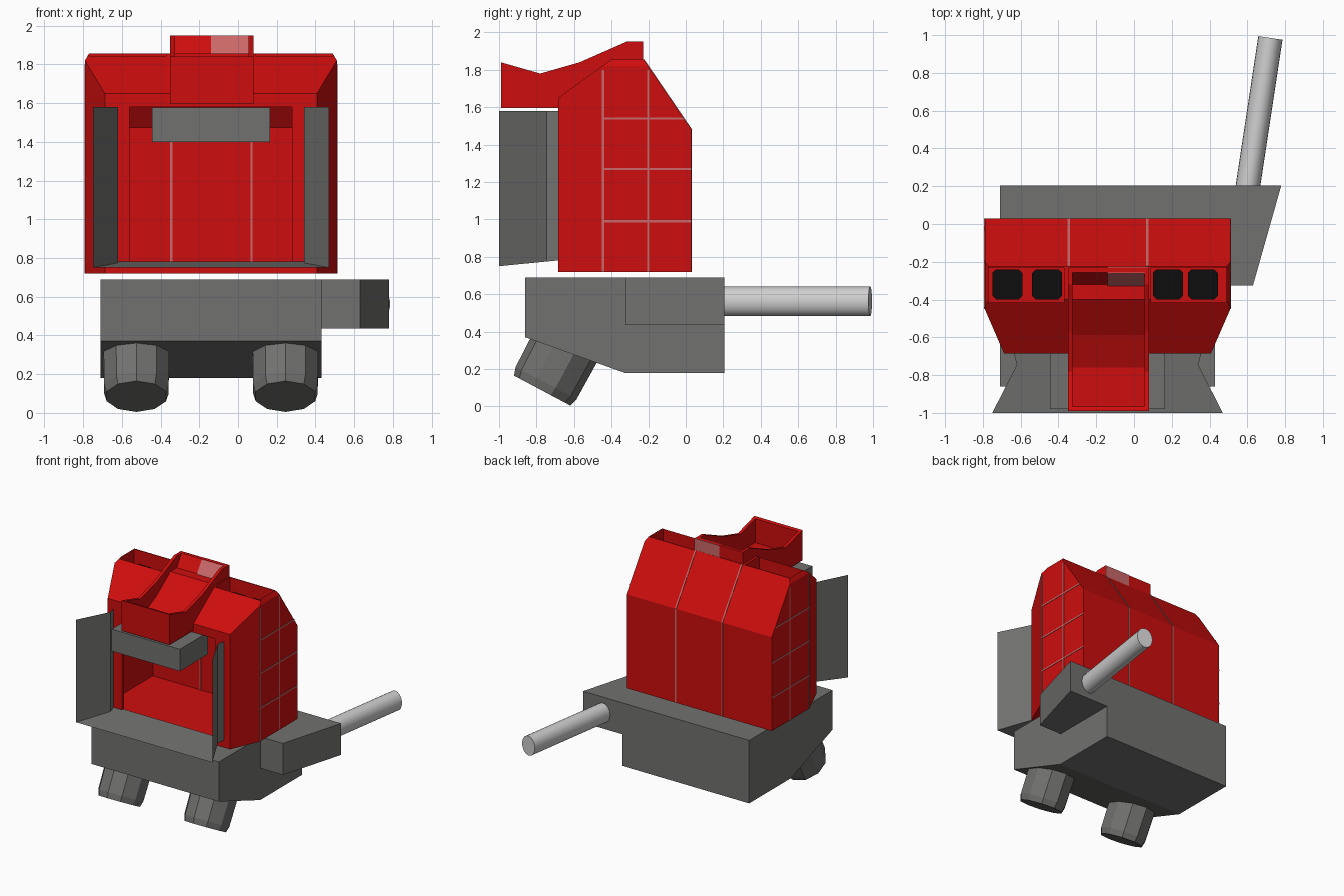
import bpy, bmesh, math
from mathutils import Vector

if "Cube" in bpy.data.objects:
    bpy.data.objects.remove(bpy.data.objects["Cube"])


def mat(name, c):
    m = bpy.data.materials.new(name)
    m.diffuse_color = (*c, 1)
    m.use_nodes = True
    m.node_tree.nodes["Principled BSDF"].inputs["Base Color"].default_value = m.diffuse_color
    return m


RED = mat("red", (0.62, 0.004, 0.004))
PINK = mat("faded red", (0.6, 0.14, 0.14))
GREY = mat("dark grey", (0.165, 0.165, 0.16))
STEEL = mat("light steel", (0.62, 0.62, 0.62))
BLACK = mat("black", (0.004, 0.004, 0.004))
CX = -0.14  # centre line of the symmetrical parts


def finish(bm, name, m):
    bmesh.ops.recalc_face_normals(bm, faces=bm.faces[:])
    me = bpy.data.meshes.new(name)
    bm.to_mesh(me)
    bm.free()
    ob = bpy.data.objects.new(name, me)
    bpy.context.collection.objects.link(ob)
    me.materials.append(m)
    return ob


def prism(name, pts, a, b, m, axis="x", planes=()):
    """Extrude a (y,z) profile along x, or an (x,y) profile along z, then trim with planes."""
    bm = bmesh.new()
    f = bm.faces.new([bm.verts.new((a, p[0], p[1]) if axis == "x" else (p[0], p[1], a)) for p in pts])
    ext = bmesh.ops.extrude_face_region(bm, geom=[f])
    vs = [g for g in ext["geom"] if isinstance(g, bmesh.types.BMVert)]
    bmesh.ops.translate(bm, verts=vs, vec=(b - a, 0, 0) if axis == "x" else (0, 0, b - a))
    bmesh.ops.recalc_face_normals(bm, faces=bm.faces[:])
    for co, no in planes:
        bmesh.ops.bisect_plane(bm, geom=bm.verts[:] + bm.edges[:] + bm.faces[:],
                               plane_co=co, plane_no=no, clear_outer=True)
        bmesh.ops.holes_fill(bm, edges=[e for e in bm.edges if e.is_boundary])
    return finish(bm, name, m)


def box(name, x0, x1, y0, y1, z0, z1, m):
    return prism(name, [(y0, z0), (y1, z0), (y1, z1), (y0, z1)], x0, x1, m)


def cut(ob, cutter):
    cutter.hide_render = True
    md = ob.modifiers.new("cut", "BOOLEAN")
    md.operation, md.object, md.solver = "DIFFERENCE", cutter, "EXACT"
    bpy.context.view_layer.objects.active = ob
    bpy.ops.object.modifier_apply(modifier=md.name)
    bpy.data.objects.remove(cutter)


def both(co, no):
    """A trimming plane and its mirror image about the centre line."""
    return [(co, no), ((2 * CX - co[0], co[1], co[2]), (-no[0], no[1], no[2]))]


# Red housing: side profile with chamfered front corners and top edges
housing = prism("housing", [(-0.685, 0.72), (0.03, 0.72), (0.03, 1.48), (-0.225, 1.855),
                            (-0.40, 1.855), (-0.685, 1.65)], -0.79, 0.51, RED,
                planes=both((0.51, -0.45, 1), (0.23, -0.10, 0)) + both((0.51, 0, 1.82), (0.035, 0, 0.02)))
cut(housing, prism("cavity", [(-0.66, 0.735), (0.01, 0.735), (0.01, 1.475), (-0.14, 1.68), (-0.66, 1.60)],
                   -0.77, 0.49, RED, planes=both((0.49, -0.45, 1), (0.23, -0.10, 0))))
cut(housing, box("doorway", -0.56, 0.28, -0.8, -0.6, 0.775, 1.58, RED))

# Two vent wells on top, each with two black vents
for side, (x0, x1) in {"left": (-0.77, -0.37), "right": (0.09, 0.49)}.items():
    cut(housing, box("well", x0, x1, -0.415, -0.232, 1.74, 2.0, RED))
for i, x in enumerate((-0.67, -0.46, 0.18, 0.365)):
    w, y0, y1, c = 0.08, -0.40, -0.24, 0.02
    prism(f"vent_{i}", [(x - w + c, y0), (x + w - c, y0), (x + w, y0 + c), (x + w, y1 - c),
                        (x + w - c, y1), (x - w + c, y1), (x - w, y1 - c), (x - w, y0 + c)],
          1.74, 1.748, BLACK, "z")

# Feed trough over the doorway, open on top
trough = prism("feed_trough", [(-0.99, 1.595), (-0.69, 1.595), (-0.60, 1.63), (-0.23, 1.76), (-0.23, 1.95),
                               (-0.32, 1.95), (-0.57, 1.84), (-0.78, 1.78), (-0.99, 1.84)],
               -0.35, 0.08, RED)
cut(trough, prism("trough_hollow", [(-0.965, 1.64), (-0.76, 1.64), (-0.33, 1.84), (-0.25, 1.96),
                                    (-0.25, 2.1), (-0.965, 2.1)], -0.325, 0.055, RED))
box("faded_patch_back", -0.14, 0.08, -0.23, -0.226, 1.845, 1.95, PINK)
prism("faded_patch_front", [(-0.331, 1.842), (-0.258, 1.948), (-0.262, 1.95), (-0.335, 1.844)],
      -0.14, 0.055, PINK)

# Faded panel seams on the sides, back and inside wall
T, W = 0.003, 0.006
for k, x in enumerate((-0.79 - T, 0.51)):
    for j, z in enumerate((0.99, 1.27, 1.54)):
        box(f"side_seam_{k}{j}", x, x + T, -0.45, min(0.03, 0.03 - (z - 1.48) * 0.69), z - W, z + W, PINK)
    for j, (y, top) in enumerate(((-0.445, 1.80), (-0.20, 1.80))):
        box(f"upright_seam_{k}{j}", x, x + T, y - W, y + W, 0.72, top, PINK)
for k, x in enumerate((-0.345, 0.07)):
    box(f"back_seam_{k}", x - W, x + W, 0.03, 0.03 + T, 0.72, 1.48, PINK)
    prism(f"slope_seam_{k}", [(0.03, 1.48), (0.033, 1.482), (-0.222, 1.857), (-0.225, 1.855)],
          x - W, x + W, PINK)
    box(f"inner_seam_{k}", x - W, x + W, 0.01 - T, 0.01, 0.735, 1.47, PINK)

# Grey flared intake: two bent side sheets and a floor sheet
bm = bmesh.new()
rows = []
for half, y, z in ((0.50, -0.67, 0.782), (0.48, -0.745, 0.775), (0.61, -1.0, 0.75)):
    rows.append([bm.verts.new(p) for p in ((CX - half, y, 1.58), (CX - half, y, z),
                                           (CX + half, y, z), (CX + half, y, 1.58))])
for r, s in zip(rows, rows[1:]):
    for i in range(3):
        bm.faces.new((r[i], r[i + 1], s[i + 1], s[i]))
finish(bm, "intake_sheets", GREY)
box("trough_support", -0.445, 0.165, -0.98, -0.62, 1.40, 1.578, GREY)

# Grey base with sloping front underside, and the bracket on its right
prism("base", [(-0.86, 0.69), (0.205, 0.69), (0.205, 0.18), (-0.33, 0.18), (-0.86, 0.37)],
      -0.71, 0.43, GREY)
prism("arm_bracket", [(0.42, 0.205), (0.78, 0.205), (0.63, -0.325), (0.42, -0.325)], 0.435, 0.69, GREY, "z")


def loft(name, rings, direction, sides, m, squash=1.0):
    """Join rings of (centre, radius) facing along a direction; squash narrows them sideways."""
    d = Vector(direction).normalized()
    u = d.cross(Vector((0, 0, 1))).normalized()
    v = u.cross(d)
    bm = bmesh.new()
    loops = []
    for c, r in rings:
        loops.append([bm.verts.new(Vector(c) + u * (r * squash * math.sin(t)) + v * (r * math.cos(t)))
                      for t in (2 * math.pi * i / sides for i in range(sides))])
    for a, b in zip(loops, loops[1:]):
        for i in range(sides):
            j = (i + 1) % sides
            bm.faces.new((a[i], a[j], b[j], b[i]))
    bm.faces.new(loops[0])
    bm.faces.new(loops[-1])
    return finish(bm, name, m)


# Steel arm pointing backwards
arm = loft("arm", [((0.597, 0.16, 0.562), 0.079), ((0.722, 0.985, 0.562), 0.079)],
           (0.125, 0.825, 0), 20, STEEL, 0.82)
bpy.context.view_layer.objects.active = arm
arm.select_set(True)
bpy.ops.object.shade_smooth_by_angle()

# Two tilted feet
up = Vector((0, 0.47, 0.883))
for side, x in (("left", -0.525), ("right", 0.245)):
    c = Vector((x, -0.77, 0.085))
    loft(f"foot_{side}", [(c, 0.17), (c + up * 0.045, 0.184), (c + up * 0.30, 0.188)], up, 10, GREY, 0.95)
